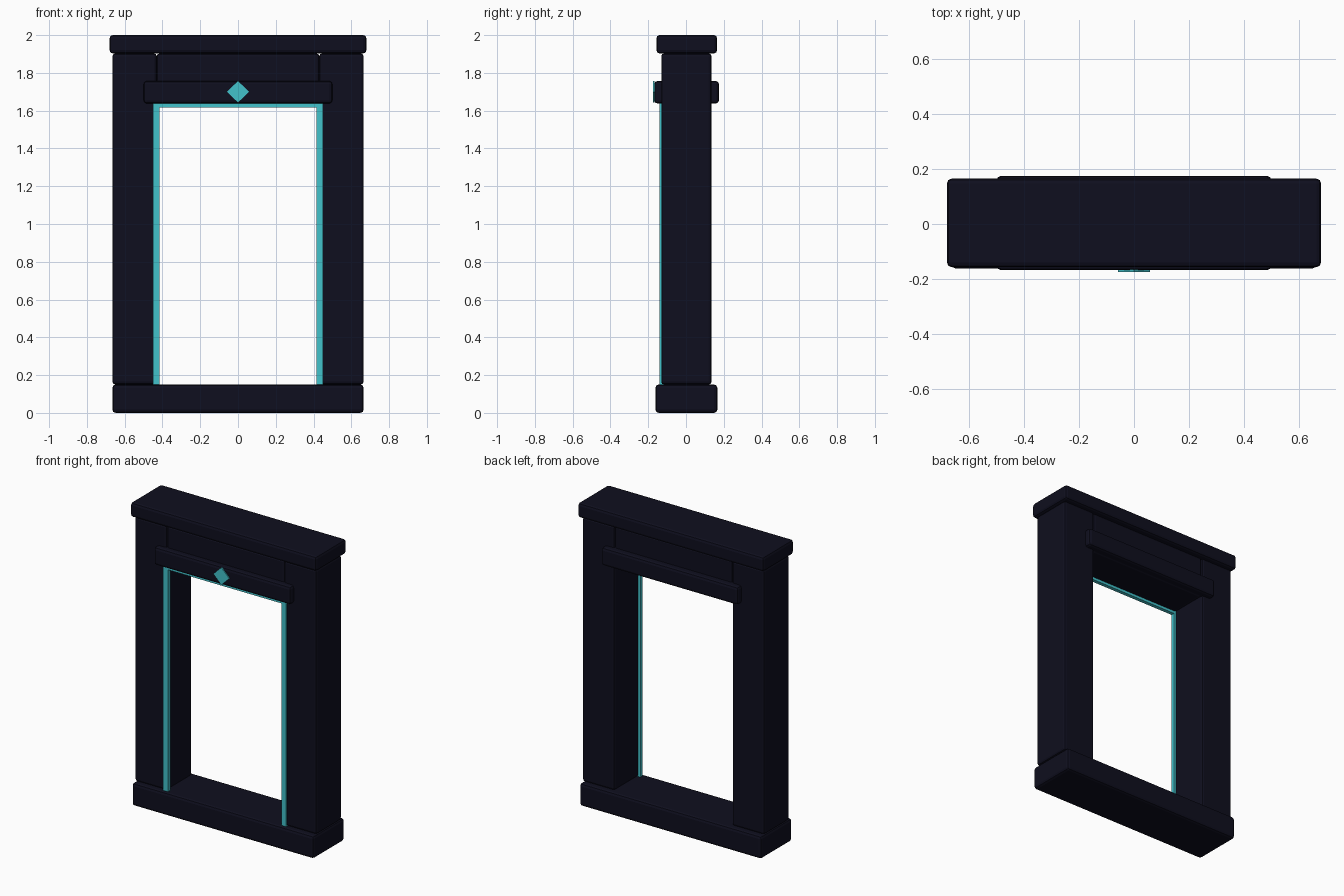
import bpy, math

if "Cube" in bpy.data.objects:
    bpy.data.objects.remove(bpy.data.objects["Cube"])


def material(name, rgb):
    m = bpy.data.materials.new(name)
    m.diffuse_color = (*rgb, 1.0)
    m.use_nodes = True
    m.node_tree.nodes["Principled BSDF"].inputs["Base Color"].default_value = m.diffuse_color
    return m


stone = material("dark navy stone", (0.0045, 0.0045, 0.013))
trim = material("bright cyan trim", (0.055, 0.54, 0.60))


def box(name, x, y, z, mat, bevel=0.0):
    """Box from (min, max) ranges, with optional rounded edges."""
    bpy.ops.mesh.primitive_cube_add(
        size=1, location=[(r[0] + r[1]) / 2 for r in (x, y, z)])
    ob = bpy.context.object
    ob.name = name
    ob.scale = [r[1] - r[0] for r in (x, y, z)]
    bpy.ops.object.transform_apply(location=False, rotation=False, scale=True)
    ob.data.materials.append(mat)
    if bevel:
        b = ob.modifiers.new("edge", 'BEVEL')
        b.width = bevel
        b.segments = 2
        b.limit_method = 'ANGLE'
    return ob


# Base sill and top cap
box("base_sill", (-0.665, 0.665), (-0.162, 0.166), (0, 0.15), stone, 0.017)
box("top_cap", (-0.68, 0.68), (-0.157, 0.165), (1.903, 2.0), stone, 0.017)

# Side pillars with glowing inner strips
for side, s in (("left", -1), ("right", 1)):
    box(side + "_pillar", sorted((s * 0.43, s * 0.665)), (-0.131, 0.135),
        (0.15, 1.903), stone, 0.015)
    box(side + "_strip", sorted((s * 0.415, s * 0.45)), (-0.139, -0.115),
        (0.15, 1.634), trim)

# Lintel, its raised band and the strip under it
box("lintel", (-0.43, 0.43), (-0.127, 0.131), (1.634, 1.903), stone, 0.015)
box("lintel_band", (-0.5, 0.5), (-0.168, 0.175), (1.638, 1.757), stone, 0.017)
box("top_strip", (-0.45, 0.45), (-0.139, -0.115), (1.618, 1.642), trim)

# Diamond ornament on the front of the band
d = box("diamond", (-0.041, 0.041), (-0.175, -0.166), (1.659, 1.741), trim)
d.rotation_euler = (0, math.radians(45), 0)
